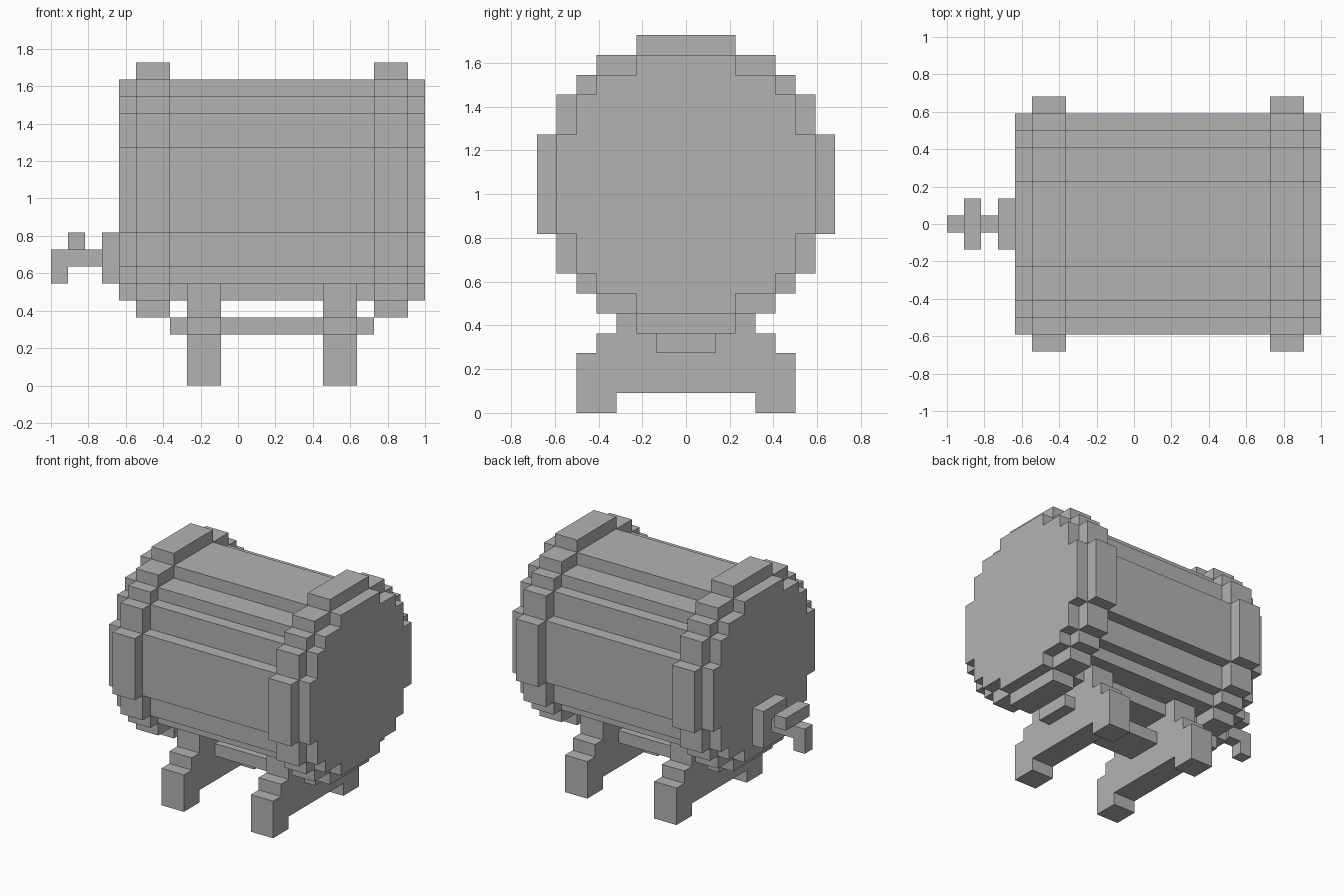
import bpy
import bmesh

U = 1 / 11  # one block of the grid

cube = bpy.data.objects.get("Cube")
if cube:
    bpy.data.objects.remove(cube, do_unlink=True)

grey = bpy.data.materials.new("plain grey")
grey.use_nodes = True
colour = (0.45, 0.45, 0.45, 1)
grey.diffuse_color = colour
grey.node_tree.nodes["Principled BSDF"].inputs["Base Color"].default_value = colour


def prism(name, x0, x1, half):
    """Extrude a y-mirrored profile, given as its +y half, along x."""
    outline = half + [(-y, z) for y, z in reversed(half) if y > 0]
    bm = bmesh.new()
    face = bm.faces.new([bm.verts.new((x0 * U, y * U, z * U)) for y, z in outline])
    out = bmesh.ops.extrude_face_region(bm, geom=[face], use_keep_orig=True)
    moved = [v for v in out["geom"] if isinstance(v, bmesh.types.BMVert)]
    bmesh.ops.translate(bm, verts=moved, vec=((x1 - x0) * U, 0, 0))
    bmesh.ops.recalc_face_normals(bm, faces=bm.faces)
    mesh = bpy.data.meshes.new(name)
    bm.to_mesh(mesh)
    bm.free()
    mesh.materials.append(grey)
    obj = bpy.data.objects.new(name, mesh)
    bpy.context.collection.objects.link(obj)
    return obj


def box(name, x0, x1, half_y, z0, z1):
    return prism(name, x0, x1, [(half_y, z0), (half_y, z1)])


def stepped_round(steps):
    """Blocky circle: each step is (half width, half height) around the barrel axis."""
    axis = 11.5
    upper = []
    for i, (w, h) in enumerate(steps):
        upper.append((w, h))
        if i + 1 < len(steps):
            upper.append((steps[i + 1][0], h))
    lower = [(w, axis - h) for w, h in reversed(upper)]
    return lower + [(w, axis + h) for w, h in upper]


# Barrel body and the two raised hoops
body_steps = [(6.5, 2.5), (5.5, 4.5), (4.5, 5.5), (2.5, 6.5)]
hoop_steps = [(w + 1, h) for w, h in body_steps[:1]] + [
    (6.5, 4.5), (5.5, 5.5), (4.5, 6.5), (2.5, 7.5)]
prism("barrel_body", -7, 11, stepped_round(body_steps))
for name, x in (("right_hoop", -6), ("left_hoop", 8)):
    prism(name, x, x + 2, stepped_round(hoop_steps))

# Cradle legs, notched below and stepped up to the barrel
leg = [(3.5, 1), (3.5, 0), (5.5, 0), (5.5, 3), (4.5, 3), (4.5, 4), (3.5, 4), (3.5, 6)]
for name, x in (("right_leg", -3), ("left_leg", 5)):
    prism(name, x, x + 2, leg)
box("cradle_beam", -4, 8, 1.5, 3, 4)

# Tap on the right end
box("tap_plate", -8, -7, 1.5, 6, 9)
box("tap_pipe", -11, -8, 0.5, 7, 8)
box("tap_spout", -11, -10, 0.5, 6, 7)
box("tap_handle", -10, -9, 1.5, 8, 9)
